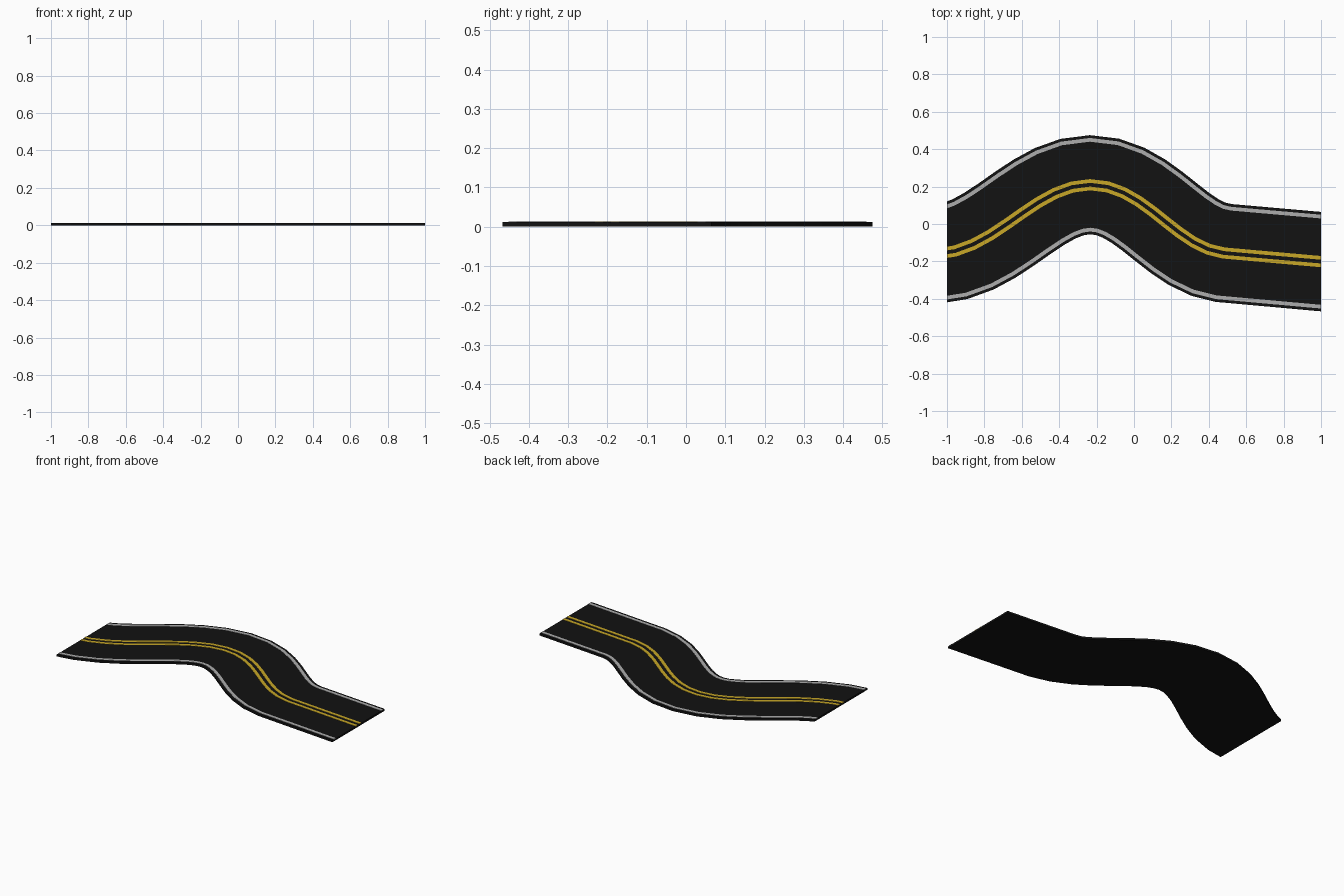
import bpy, bmesh
from mathutils import Vector
from mathutils.geometry import interpolate_bezier

if "Cube" in bpy.data.objects:
    bpy.data.objects.remove(bpy.data.objects["Cube"])


def material(name, rgb):
    m = bpy.data.materials.new(name)
    m.diffuse_color = (*rgb, 1)
    m.use_nodes = True
    m.node_tree.nodes["Principled BSDF"].inputs["Base Color"].default_value = m.diffuse_color
    return m


asphalt = material("asphalt", (0.006, 0.006, 0.006))
white = material("white_paint", (0.42, 0.42, 0.42))
yellow = material("yellow_paint", (0.58, 0.39, 0.02))

# Centre line: rise to the bend, fall away, then a straight run
segments = [
    ((-1.06, -0.160), (-0.74, -0.150), (-0.53, 0.21), (-0.235, 0.21)),
    ((-0.235, 0.21), (0.06, 0.21), (0.22, -0.125), (0.48, -0.155)),
]
path = []
for seg in segments:
    p, h1, h2, q = [Vector((*c, 0)) for c in seg]
    path += interpolate_bezier(p, h1, h2, q, 10)[:-1]
path += [Vector((0.48, -0.155, 0)), Vector((1.1, -0.21, 0))]


def side(i):
    # Mitred sideways direction at path point i
    d1 = (path[i] - path[max(i - 1, 0)]).normalized()
    d2 = (path[min(i + 1, len(path) - 1)] - path[i]).normalized()
    t = (d1 + d2).normalized()
    return Vector((-t.y, t.x, 0))


def ribbon(name, left, right, bottom, top, mat):
    # Sweep a rectangular section along the path and trim square at x = -1 and 1
    bm = bmesh.new()
    rings = []
    for i, p in enumerate(path):
        n = side(i)
        rings.append([bm.verts.new(p + n * o + Vector((0, 0, z))) for o, z in
                      ((left, bottom), (right, bottom), (right, top), (left, top))])
    for a, b in zip(rings, rings[1:]):
        for k in range(4):
            j = (k + 1) % 4
            bm.faces.new((a[k], a[j], b[j], b[k]))
    bm.faces.new(rings[0])
    bm.faces.new(rings[-1][::-1])
    for s in (-1, 1):
        geom = bm.verts[:] + bm.edges[:] + bm.faces[:]
        cut = bmesh.ops.bisect_plane(bm, geom=geom, plane_co=(s, 0, 0),
                                     plane_no=(s, 0, 0), clear_outer=True)
        edges = [e for e in cut["geom_cut"] if isinstance(e, bmesh.types.BMEdge)]
        bmesh.ops.holes_fill(bm, edges=edges, sides=0)
    bmesh.ops.recalc_face_normals(bm, faces=bm.faces[:])
    me = bpy.data.meshes.new(name)
    bm.to_mesh(me)
    bm.free()
    me.materials.append(mat)
    bpy.context.collection.objects.link(bpy.data.objects.new(name, me))


# Road slab
ribbon("road", 0.265, -0.265, 0, 0.012, asphalt)

# Edge lines and double centre line
for s, label in ((1, "left"), (-1, "right")):
    ribbon(f"edge_line_{label}", s * 0.25, s * 0.23, 0.010, 0.0135, white)
    ribbon(f"centre_line_{label}", s * 0.03, s * 0.01, 0.010, 0.0135, yellow)
